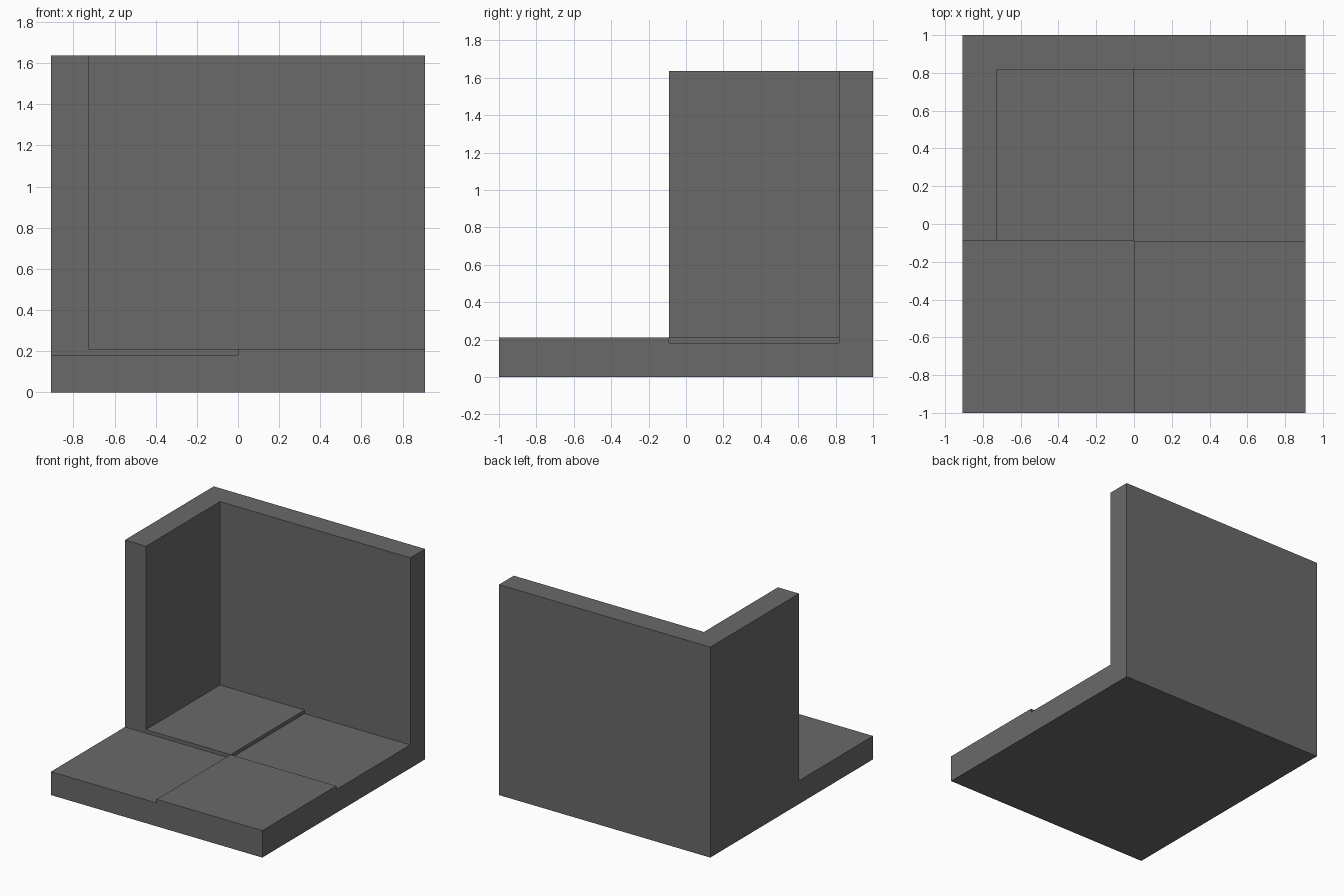
import bpy

cube = bpy.data.objects.get("Cube")
if cube:
    bpy.data.objects.remove(cube, do_unlink=True)

U = 2 / 11            # wall thickness, the model's basic unit
LOW, HIGH = U, 0.21   # the two floor tile heights
TOP = 9 * U
SEAM = -U / 2         # line between the front and back tiles
FAR = 1.5             # cutters overshoot the block to here


def box(name, low, high):
    """Axis-aligned box between two corners."""
    centre = [(a + b) / 2 for a, b in zip(low, high)]
    bpy.ops.mesh.primitive_cube_add(size=1, location=centre)
    obj = bpy.context.object
    obj.name = name
    obj.scale = [b - a for a, b in zip(low, high)]
    bpy.ops.object.transform_apply(location=True, rotation=False, scale=True)
    return obj


def carve(target, name, low, high):
    """Cut a box out of the target, then discard the cutter."""
    cutter = box(name, low, high)
    cutter.hide_render = True
    mod = target.modifiers.new(name, "BOOLEAN")
    mod.operation, mod.solver, mod.object = "DIFFERENCE", "EXACT", cutter
    bpy.context.view_layer.objects.active = target
    bpy.ops.object.modifier_apply(modifier=name)
    bpy.data.objects.remove(cutter, do_unlink=True)


# Solid block, carved into two walls and a floor
corner = box("corner_walls_and_floor", (-5 * U, -1, 0), (5 * U, 1, TOP))
carve(corner, "front_opening", (-FAR, -FAR, HIGH), (FAR, SEAM, FAR * 2))
carve(corner, "room_opening", (-4 * U, -0.5, HIGH), (FAR, 1 - U, FAR * 2))

# Two diagonally opposite floor tiles are sunk slightly
carve(corner, "front_low_tile", (-FAR, -FAR, LOW), (0, SEAM, 0.5))
carve(corner, "back_low_tile", (0, SEAM, LOW), (FAR, 1 - U, 0.5))

# Single plain grey
grey = bpy.data.materials.new("plain_grey")
grey.use_nodes = True
colour = (0.144, 0.144, 0.144, 1)
grey.diffuse_color = colour
grey.node_tree.nodes["Principled BSDF"].inputs["Base Color"].default_value = colour
corner.data.materials.clear()
corner.data.materials.append(grey)
